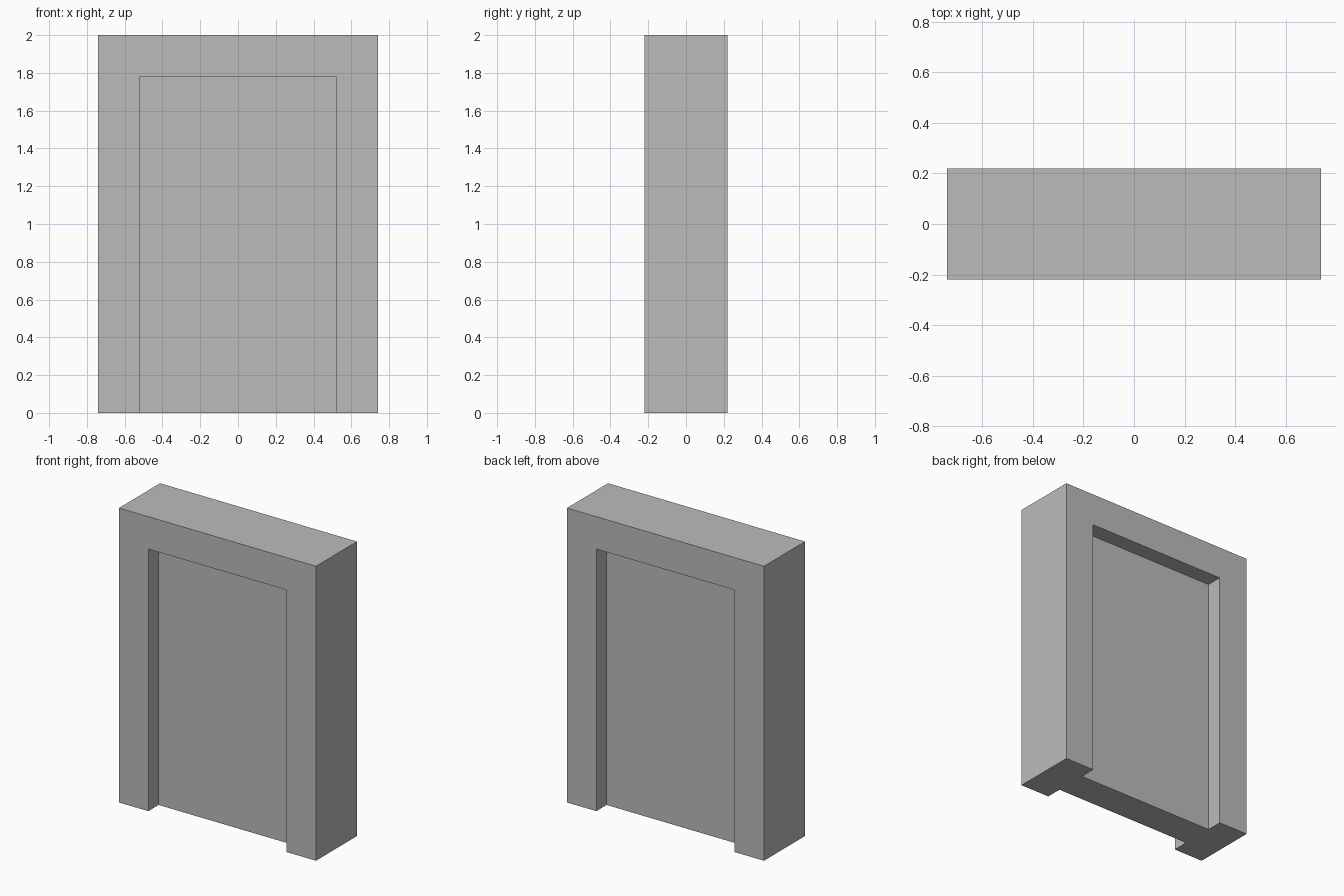
import bpy

if "Cube" in bpy.data.objects:
    bpy.data.objects.remove(bpy.data.objects["Cube"], do_unlink=True)

WIDTH, DEPTH, HEIGHT = 1.48, 0.44, 2.0
OPEN_WIDTH, OPEN_HEIGHT = 1.04, 1.78
RECESS = 0.11

# Stone colour
grey = bpy.data.materials.new("plain grey")
grey.use_nodes = True
colour = (0.5, 0.5, 0.5, 1)
grey.diffuse_color = colour
grey.node_tree.nodes["Principled BSDF"].inputs["Base Color"].default_value = colour


def box(name, size, centre):
    bpy.ops.mesh.primitive_cube_add(size=1, location=centre)
    obj = bpy.context.object
    obj.name = obj.data.name = name
    obj.scale = size
    bpy.ops.object.transform_apply(location=True, rotation=False, scale=True)
    obj.data.materials.append(grey)
    return obj


# Solid doorway block
doorway = box("doorway", (WIDTH, DEPTH, HEIGHT), (0, 0, HEIGHT / 2))

# Matching recesses on front and back, open at the floor
overshoot = 0.2
for side, label in ((-1, "front"), (1, "back")):
    cutter = box(label + "_recess_cutter",
                 (OPEN_WIDTH, RECESS + overshoot, OPEN_HEIGHT + overshoot),
                 (0, side * (DEPTH / 2 - RECESS / 2 + overshoot / 2),
                  (OPEN_HEIGHT - overshoot) / 2))
    cutter.hide_render = True
    cut = doorway.modifiers.new(label + " recess", "BOOLEAN")
    cut.operation = "DIFFERENCE"
    cut.solver = "EXACT"
    cut.object = cutter
    bpy.context.view_layer.objects.active = doorway
    bpy.ops.object.modifier_apply(modifier=cut.name)
    bpy.data.objects.remove(cutter, do_unlink=True)
